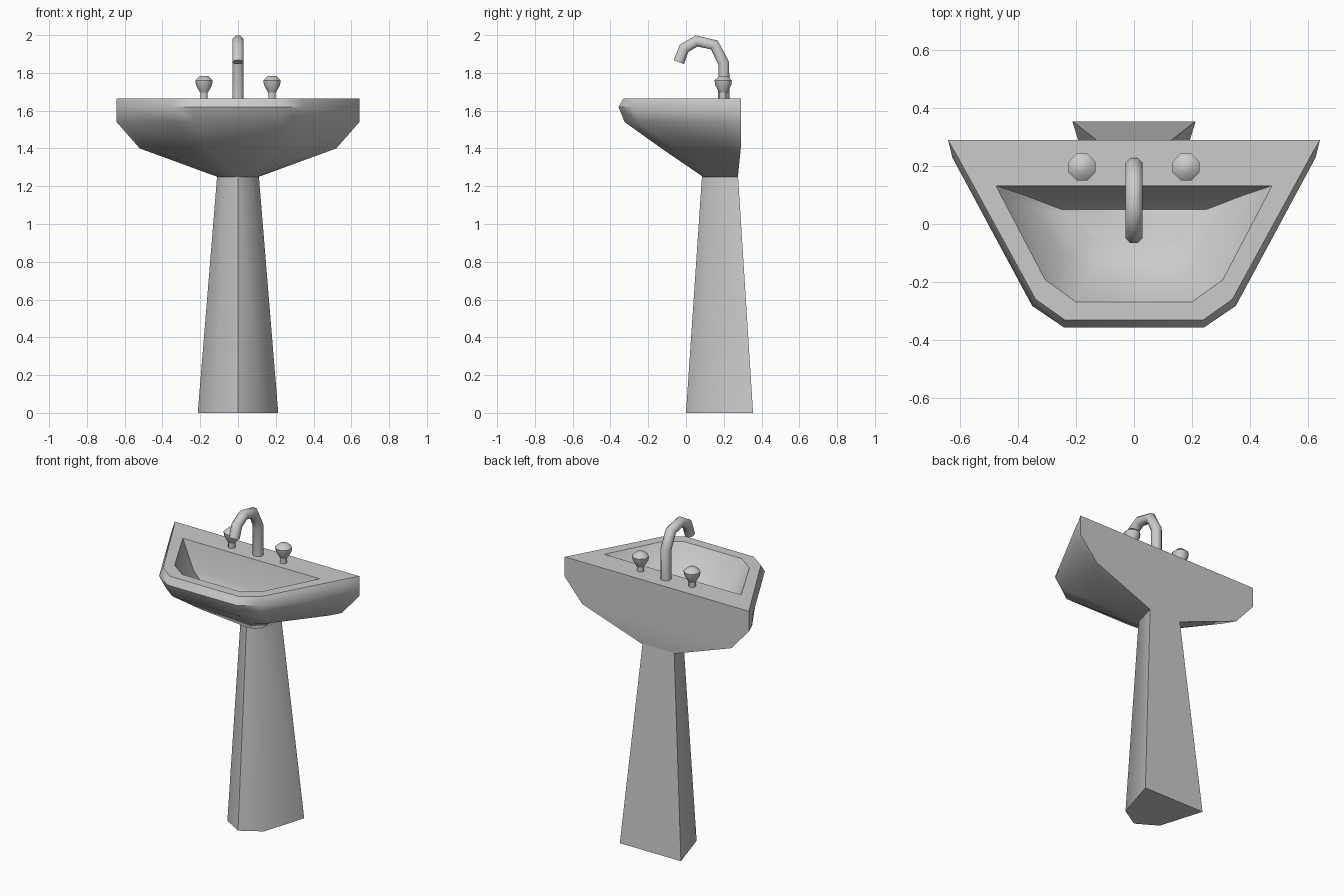
import bpy, bmesh, math
from mathutils import Vector

cube = bpy.data.objects.get("Cube")
if cube:
    bpy.data.objects.remove(cube, do_unlink=True)

ceramic = bpy.data.materials.new("grey ceramic")
ceramic.use_nodes = True
GREY = (0.6, 0.6, 0.6, 1)
ceramic.diffuse_color = GREY
ceramic.node_tree.nodes["Principled BSDF"].inputs["Base Color"].default_value = GREY


def loft(name, rings):
    """Skin a stack of equal-length rings and cap both ends."""
    bm = bmesh.new()
    loops = [[bm.verts.new(p) for p in ring] for ring in rings]
    n = len(loops[0])
    for a, b in zip(loops, loops[1:]):
        for i in range(n):
            j = (i + 1) % n
            bm.faces.new((a[i], a[j], b[j], b[i]))
    bm.faces.new(loops[0][::-1])
    bm.faces.new(loops[-1])
    bmesh.ops.recalc_face_normals(bm, faces=bm.faces)
    mesh = bpy.data.meshes.new(name)
    bm.to_mesh(mesh)
    bm.free()
    mesh.materials.append(ceramic)
    obj = bpy.data.objects.new(name, mesh)
    bpy.context.collection.objects.link(obj)
    bpy.ops.object.select_all(action='DESELECT')
    obj.select_set(True)
    bpy.context.view_layer.objects.active = obj
    bpy.ops.object.shade_smooth_by_angle(angle=math.radians(50))
    return obj


def mirrored(half, z):
    """Close a half outline (back to front) across x = 0."""
    right = [(x, y, z) for x, y in half]
    left = [(-x, y, z) for x, y in reversed(half) if x > 0]
    return right + left


def circle(centre, radius, sides, u, v):
    ring = []
    for i in range(sides):
        a = math.tau * (i + 0.5) / sides
        ring.append(Vector(centre) + radius * (math.cos(a) * u + math.sin(a) * v))
    return ring


X, Y = Vector((1, 0, 0)), Vector((0, 1, 0))

# Basin: outer shell from the bottom up, over the rim and down into the bowl
loft("basin", [mirrored(half, z) for z, half in [
    (1.25, [(.11, .275), (.105, .25), (.08, .13), (.04, .09)]),
    (1.40, [(.52, .29), (.48, .22), (.26, -.06), (.17, -.13)]),
    (1.54, [(.643, .29), (.615, .22), (.33, -.25), (.23, -.325)]),
    (1.62, [(.643, .29), (.628, .23), (.352, -.283), (.243, -.357)]),
    (1.665, [(.643, .29), (.608, .23), (.34, -.26), (.24, -.331)]),
    (1.665, [(.477, .132), (.45, .08), (.307, -.193), (.2, -.27)]),
    (1.50, [(.38, .1), (.36, .06), (.24, -.12), (.15, -.18)]),
    (1.43, [(.25, .05), (.22, .03), (.14, -.05), (.08, -.08)]),
]])

# Pedestal: flat back, rounded front
loft("pedestal", [mirrored(half, z) for z, half in [
    (0, [(.213, .355), (.128, .077), (0, 0)]),
    (1.26, [(.11, .275), (.07, .125), (0, .085)]),
]])

# Spout: round tube swept along a bent path
path = [Vector((0, y, z)) for y, z in [
    (.2, 1.65), (.2, 1.85), (.15, 1.948), (.056, 1.969), (-.01, 1.93), (-.038, 1.857)]]
tube = []
for i, p in enumerate(path):
    before = (p - path[i - 1]).normalized() if i else Vector((0, 0, 1))
    after = (path[i + 1] - p).normalized() if i + 1 < len(path) else before
    direction = (before + after).normalized()
    tube.append(circle(p, 0.032, 8, X, direction.cross(X)))
loft("spout", tube)

# Tap handles: thin stem and flared knob
for side, x in (("left", 0.18), ("right", -0.18)):
    loft(side + "_tap_stem", [circle((x, .195, z), .021, 8, X, Y) for z in (1.65, 1.71)])
    loft(side + "_tap_knob", [circle((x, .197, z), r, 8, X, Y) for z, r in [
        (1.695, .022), (1.735, .046), (1.76, .05), (1.783, .024)]])
